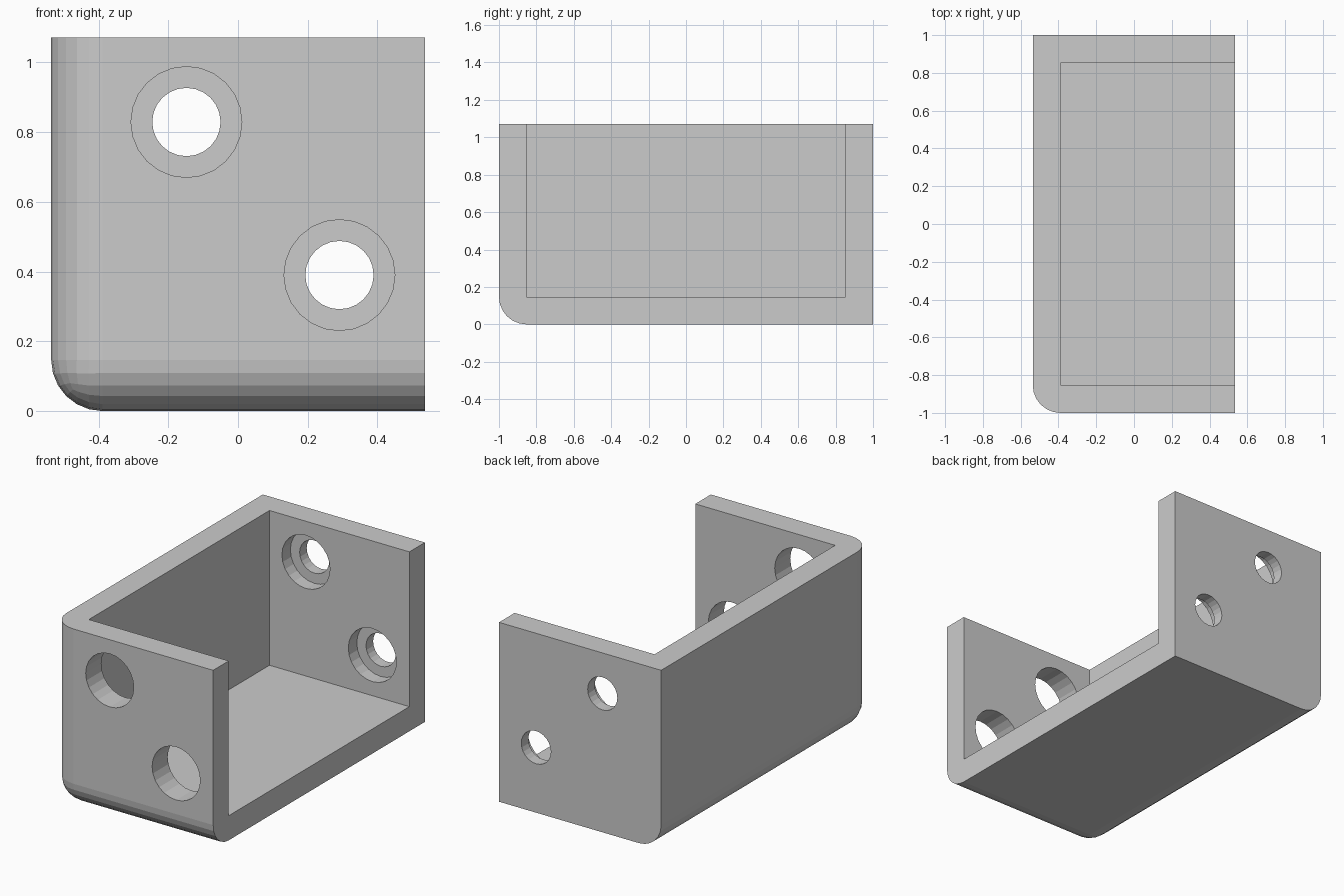
import bpy, bmesh, math
from mathutils import Vector

if "Cube" in bpy.data.objects:
    bpy.data.objects.remove(bpy.data.objects["Cube"])

HX, HY, H = 0.536, 1.0, 1.072   # half width, half length, height
T = 0.147                       # wall thickness and fillet radius
HOLES = [(-0.148, 0.829), (0.291, 0.39)]


def box(name, lo, hi, fillet=None):
    """Box from lo to hi; optionally round the three edges at corner lo."""
    lo, hi = Vector(lo), Vector(hi)
    bm = bmesh.new()
    bmesh.ops.create_cube(bm, size=1)
    for v in bm.verts:
        v.co = Vector([lo[i] if v.co[i] < 0 else hi[i] for i in range(3)])
    if fillet:
        corner = min(bm.verts, key=lambda v: (v.co - lo).length)
        bmesh.ops.bevel(bm, geom=list(corner.link_edges), offset=fillet,
                        offset_type='OFFSET', segments=6, profile=0.5,
                        affect='EDGES')
    me = bpy.data.meshes.new(name)
    bm.to_mesh(me)
    bm.free()
    ob = bpy.data.objects.new(name, me)
    bpy.context.collection.objects.link(ob)
    return ob


def bore(x, z, r, y0, y1):
    """Cylinder along y used to drill a hole."""
    bpy.ops.mesh.primitive_cylinder_add(
        vertices=24, radius=r, depth=y1 - y0,
        location=(x, (y0 + y1) / 2, z), rotation=(math.pi / 2, 0, 0))
    return bpy.context.object


def cut(target, cutter):
    mod = target.modifiers.new("cut", 'BOOLEAN')
    mod.operation, mod.solver, mod.object = 'DIFFERENCE', 'EXACT', cutter
    bpy.context.view_layer.objects.active = target
    bpy.ops.object.modifier_apply(modifier=mod.name)
    bpy.data.objects.remove(cutter, do_unlink=True)


# Bracket body: block with three rounded edges meeting at the front left corner
bracket = box("bracket", (-HX, -HY, 0), (HX, HY, H), fillet=T)

# Inside pocket, open at the top and on the right
cut(bracket, box("pocket", (-HX + T, -HY + T, T), (HX + 0.2, HY - T, H + 0.2)))

# Wide access hole in the front wall, counterbored screw hole in the back wall
for x, z in HOLES:
    cut(bracket, bore(x, z, 0.159, -1.1, HY - T + 0.08))
    cut(bracket, bore(x, z, 0.098, 0.8, 1.1))
